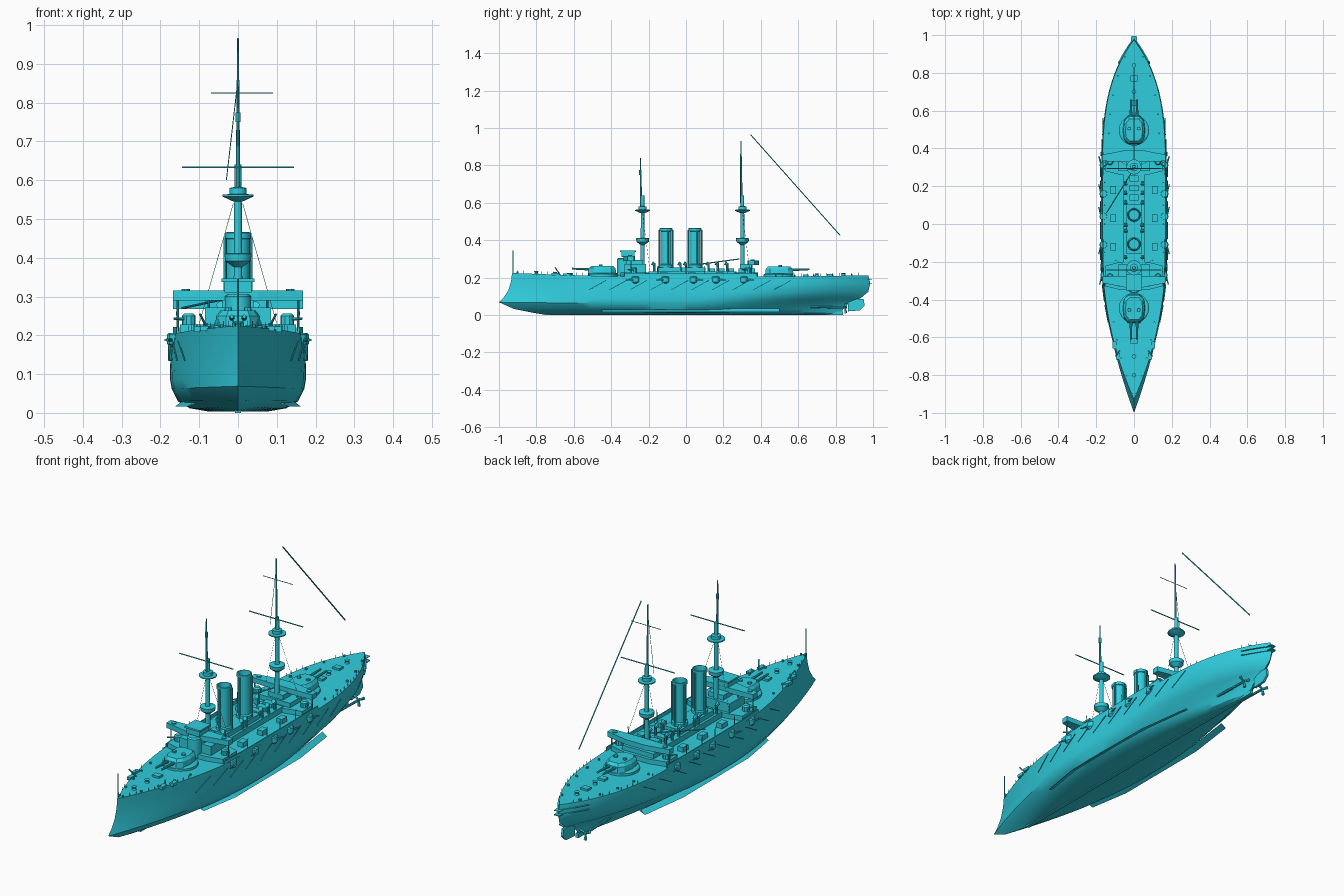
import bpy, bmesh, math
from mathutils import Vector

MAT = bpy.data.materials.new("ship_paint")
MAT.diffuse_color = (0.03, 0.62, 0.74, 1)


def finish(name, bm, smooth=True):
    bmesh.ops.remove_doubles(bm, verts=bm.verts, dist=1e-5)
    bmesh.ops.recalc_face_normals(bm, faces=bm.faces)
    me = bpy.data.meshes.new(name)
    bm.to_mesh(me)
    bm.free()
    ob = bpy.data.objects.new(name, me)
    bpy.context.collection.objects.link(ob)
    me.materials.append(MAT)
    if smooth:
        bpy.context.view_layer.objects.active = ob
        bpy.ops.object.select_all(action='DESELECT')
        ob.select_set(True)
        bpy.ops.object.shade_smooth_by_angle(angle=math.radians(32))
    return ob


def loft(name, rings, smooth=True):
    """Skin between closed rings of equal length and cap both ends."""
    bm = bmesh.new()
    vs = [[bm.verts.new(p) for p in r] for r in rings]
    n = len(rings[0])
    for a, b in zip(vs, vs[1:]):
        for i in range(n):
            bm.faces.new((a[i], a[(i + 1) % n], b[(i + 1) % n], b[i]))
    bm.faces.new(vs[0][::-1])
    bm.faces.new(vs[-1])
    return finish(name, bm, smooth)


def lathe(name, x, y, profile, n=16, sy=1.0):
    return loft(name, [[(x + r * math.cos(2 * math.pi * i / n), y + sy * r * math.sin(2 * math.pi * i / n), z)
                        for i in range(n)] for r, z in profile])


def rod(name, p, q, r0, r1=None, n=8):
    p, q = Vector(p), Vector(q)
    rot = (q - p).to_track_quat('Z', 'Y')
    r1 = r0 if r1 is None else r1
    return loft(name, [[c + rot @ Vector((r * math.cos(2 * math.pi * i / n), r * math.sin(2 * math.pi * i / n), 0))
                        for i in range(n)] for c, r in ((p, r0), (q, r1))])


def prism(name, pts, z0, z1):
    return loft(name, [[(x, y, z) for x, y in pts] for z in (z0, z1)], False)


def box(name, x0, x1, y0, y1, z0, z1):
    return prism(name, [(x0, y0), (x1, y0), (x1, y1), (x0, y1)], z0, z1)


# Hull waterlines: z, bow y, stern y, half beam, bow fullness, stern fullness
LEVELS = [(0.004, -0.77, 0.80, 0.080, 1.7, 1.7), (0.012, -0.82, 0.83, 0.125, 1.8, 1.7),
          (0.030, -0.92, 0.84, 0.155, 1.8, 1.7), (0.062, -1.00, 0.87, 0.171, 1.7, 1.9),
          (0.085, -0.975, 0.93, 0.175, 1.8, 2.4), (0.120, -0.950, 0.975, 0.175, 1.9, 3.0),
          (0.165, -0.935, 0.985, 0.173, 2.0, 3.6), (0.205, -0.930, 0.975, 0.168, 2.1, 3.8)]


def half(y, lev):
    z, y0, y1, hw, p, q = lev
    a = max(0, min(1, (y - y0) / 0.80))
    b = max(0, min(1, (y1 - y) / 0.85))
    return hw * (1 - (1 - a) ** p) * (1 - (1 - b) ** q)


def sheer(y, z):
    return z + (z / 0.205) * (0.020 * max(0, (-0.3 - y) / 0.63) ** 1.2 + 0.008 * max(0, (y - 0.5) / 0.5))


DECK = LEVELS[-1]


def deck_z(y):
    return sheer(y, 0.205)


N = 44
bm = bmesh.new()
grid = []
for lev in LEVELS:
    row = []
    for i in range(N + 1):
        s = 0.5 - 0.5 * math.cos(math.pi * i / N)
        y = lev[1] + (lev[2] - lev[1]) * s
        x = half(y, lev)
        row.append([bm.verts.new((sg * x, y, sheer(y, lev[0]))) for sg in (1, -1)])
    grid.append(row)
for i in range(N):
    for a, b in zip(grid, grid[1:]):
        for k in (0, 1):
            bm.faces.new((a[i][k], a[i + 1][k], b[i + 1][k], b[i][k]))
    for g in (grid[0], grid[-1]):
        bm.faces.new((g[i][0], g[i + 1][0], g[i + 1][1], g[i][1]))
bmesh.ops.dissolve_degenerate(bm, edges=bm.edges, dist=1e-6)
finish("hull", bm)

# Keel, rudder, propellers, bilge keels
box("keel", -0.008, 0.008, -0.76, 0.84, 0.0, 0.02)
loft("rudder", [[(x, y, z) for y, z in [(0.865, 0.02), (0.93, 0.025), (0.955, 0.05), (0.95, 0.085), (0.865, 0.085)]]
                for x in (-0.006, 0.006)], False)
for s in (1, -1):
    rod("propeller_shaft", (s * 0.055, 0.66, 0.045), (s * 0.055, 0.86, 0.04), 0.006)
    for k in range(3):
        a = k * math.tau / 3 + 0.5
        rod("propeller_blade", (s * 0.055, 0.85, 0.04),
            (s * 0.055 + 0.03 * math.cos(a), 0.855, 0.04 + 0.03 * math.sin(a)), 0.004, 0.008, 6)
    loft("bilge_keel", [[(s * x, y, z) for x, z in ((w - 0.03, 0.028), (w, 0.016), (w - 0.025, 0.034))]
                        for y, w in ((-0.45, 0.13), (-0.25, 0.163), (0.25, 0.163), (0.5, 0.13))], False)

# Stern gallery with its rail, jack staff
for z, t in ((0.165, 0.005), (0.187, 0.003)):
    pts = [(half(y, DECK) + 0.010, y) for y in (0.86, 0.89, 0.92, 0.945, 0.965)] + [(0.014, 0.995)]
    prism("stern_gallery", pts + [(-x, y) for x, y in pts[::-1]], z, z + t)
rod("jack_staff", (0, -0.925, 0.22), (0, -0.925, 0.345), 0.002, n=6)

# Gun turrets: forward faces -y, aft faces +y
for yc, f, tag in ((-0.445, -1, "fore"), (0.495, 1, "aft")):
    z = deck_z(yc)
    lathe(tag + "_barbette", 0, yc, [(0.080, z - 0.01), (0.080, z + 0.012), (0.072, z + 0.017)], 32)
    plan = [(0.030, 0.075), (0.050, 0.050), (0.056, 0.0), (0.050, -0.045), (0.028, -0.068)]
    plan = plan + [(-x, y) for x, y in plan[::-1]]
    loft(tag + "_turret", [[(x * k, yc + f * y * k, z + h) for x, y in plan]
                           for k, h in ((1.06, 0.015), (1.0, 0.042), (0.82, 0.055))], False)
    for s in (1, -1):
        rod(tag + "_gun", (s * 0.016, yc + f * 0.05, z + 0.036), (s * 0.016, yc + f * 0.165, z + 0.040), 0.008, 0.005, 10)
        lathe(tag + "_sight_hood", s * 0.025, yc + f * 0.01, [(0.01, z + 0.05), (0.009, z + 0.063)], 8)

# Amidships deckhouse and bulwarks
box("deckhouse", -0.055, 0.055, -0.20, 0.27, 0.20, 0.232)
box("funnel_casing", -0.043, 0.043, -0.155, 0.105, 0.23, 0.255)
for s in (1, -1):
    loft("bulwark", [[(s * (half(y, DECK) - dx), y, z) for dx, z in ((0.0, 0.2), (0.0, 0.222), (0.005, 0.222), (0.005, 0.2))]
                     for y in (-0.33, -0.2, -0.05, 0.1, 0.25, 0.38)], False)

# Fore and aft bridges: armoured base, house, swept wing, top house
for f, y0, y1, wy, zt, tag in ((1, -0.35, -0.20, -0.30, 0.29, "fore"), (-1, 0.26, 0.385, 0.355, 0.268, "aft")):
    ym = (y0 + y1) / 2
    prism(tag + "_bridge_base", [(-0.15, y0 + 0.02), (-0.07, y0), (0.07, y0), (0.15, y0 + 0.02),
                                 (0.15, y1 - 0.02), (0.07, y1), (-0.07, y1), (-0.15, y1 - 0.02)], 0.20, 0.228)
    box(tag + "_bridge_house", -0.085, 0.085, y0 + 0.02, y1 - 0.015, 0.225, 0.272 if f > 0 else 0.25)
    box(tag + "_bridge_tower", -0.04, 0.04, y0 + 0.03, y1 - 0.03, 0.25, zt + 0.005)
    wing = [(0.05, wy - f * 0.035), (0.167, wy - f * 0.012), (0.167, wy + f * 0.022), (0.05, wy + f * 0.026)]
    prism(tag + "_bridge_wing", wing + [(-x, y) for x, y in wing[::-1]], zt, zt + 0.025)
    for s in (1, -1):
        for x in (0.075, 0.155):
            rod("wing_post", (s * x, wy + f * 0.005, 0.21), (s * x, wy + f * 0.005, zt + 0.002), 0.003, n=6)
        lathe(tag + "_searchlight", s * 0.135, wy, [(0.005, zt), (0.005, zt + 0.008), (0.011, zt + 0.011), (0.011, zt + 0.03)], 10)
lathe("conning_tower", 0, -0.335, [(0.034, 0.21), (0.034, 0.30), (0.028, 0.305)], 16)
box("chart_house", -0.035, 0.035, -0.345, -0.275, 0.31, 0.338)
box("chart_house_roof", -0.042, 0.042, -0.352, -0.268, 0.338, 0.346)

# Funnels with rims and steam pipes
for yc in (-0.107, 0.048):
    lathe("funnel", 0, yc, [(0.037, 0.25), (0.037, 0.268), (0.030, 0.272), (0.030, 0.448), (0.034, 0.450),
                            (0.034, 0.464), (0.029, 0.466), (0.027, 0.44)], 24)
    for x, dy in ((0, -0.036), (0, 0.036), (0.034, 0.012), (-0.034, 0.012)):
        rod("steam_pipe", (x, yc + dy, 0.25), (x, yc + dy, 0.455), 0.004)

# Masts with fighting tops, topmasts and yards
for ym, top, lean, tag in ((-0.232, 0.84, -0.012, "fore"), (0.302, 0.93, -0.008, "main")):
    rod(tag + "_lower_mast", (0, ym, 0.20), (0, ym, 0.64), 0.012, 0.009, 14)
    lathe(tag + "_lower_top", 0, ym, [(0.012, 0.376), (0.033, 0.392), (0.035, 0.41), (0.031, 0.412)], 16)
    lathe(tag + "_upper_top", 0, ym, [(0.012, 0.545), (0.040, 0.558), (0.040, 0.563), (0.022, 0.564), (0.022, 0.580), (0.012, 0.582)], 16)
    rod(tag + "_topmast", (0, ym + lean * 0.6, 0.58), (0, ym + lean, top), 0.006, 0.0025)
    rod(tag + "_yard", (-0.145, ym + lean, 0.633), (0.145, ym + lean, 0.633), 0.0025, n=6)
    for s in (1, -1):
        rod("shroud", (s * 0.012, ym, 0.54), (s * 0.10, ym + 0.04, 0.23), 0.0007, n=4)
rod("signal_yard", (-0.07, 0.294, 0.825), (0.09, 0.294, 0.825), 0.0015, n=6)
rod("lookout", (0, -0.244, 0.75), (0, -0.244, 0.775), 0.007)
rod("aerial_spar", (0, 0.345, 0.965), (0, 0.825, 0.425), 0.003, n=6)
rod("boat_derrick", (-0.005, 0.285, 0.30), (-0.145, 0.06, 0.27), 0.003)
rod("halyard", (0, 0.29, 0.86), (-0.03, 0.29, 0.60), 0.0012, n=4)

# Side details on each beam: casemate guns, net booms, anchors
for s in (1, -1):
    for y in (-0.27, -0.11, 0.04, 0.16, 0.31):
        x = half(y, LEVELS[-2])
        lathe("casemate", s * (x - 0.012), y, [(0.008, 0.165), (0.022, 0.178), (0.022, 0.202), (0.018, 0.206)], 12)
        d = -0.05 if y < 0 else 0.05
        rod("casemate_gun", (s * x, y, 0.188), (s * (x + 0.014), y + d, 0.188), 0.005, 0.003)
    for k in range(10):
        y = -0.52 + k * 0.11
        rod("net_boom", (s * (half(y, LEVELS[5]) + 0.003), y, 0.135),
            (s * (half(y + 0.09, LEVELS[6]) + 0.005), y + 0.09, 0.185), 0.002, n=6)
    for y in (-0.28, 0.33):
        rod("upper_gun", (s * 0.13, y, 0.242), (s * 0.165, y - 0.03, 0.243), 0.005, 0.003)
        lathe("upper_gun_shield", s * 0.127, y, [(0.018, 0.225), (0.018, 0.25), (0.012, 0.256)], 10)
    for y in (-0.70, -0.64):
        x = half(y, DECK)
        box("anchor", s * x - 0.011, s * x + 0.009, y - 0.018, y + 0.018, deck_z(y) - 0.006, deck_z(y) + 0.008)
    rod("anchor_davit", (s * 0.075, -0.67, 0.21), (s * 0.098, -0.70, 0.255), 0.003)
    # Deck rail
    for y0, y1, n in ((-0.90, -0.52, 12), (0.48, 0.92, 13)):
        p = [(s * half(y, DECK) * 0.97, y, deck_z(y)) for y in [y0 + (y1 - y0) * i / n for i in range(n + 1)]]
        for i, (x, y, z) in enumerate(p):
            rod("stanchion", (x, y, z), (x, y, z + 0.015), 0.001, n=4)
            if i % 3 == 0:
                rod("bollard", (x * 0.85, y, z - 0.002), (x * 0.85, y, z + 0.008), 0.005)
    # Ventilators and lockers beside the funnels
    for y in (-0.17, -0.03, 0.0, 0.12, 0.17, 0.22):
        rod("ventilator", (s * 0.045, y, 0.22), (s * 0.045, y, 0.272), 0.006)
        rod("ventilator_cowl", (s * 0.045, y + 0.004, 0.270), (s * 0.045, y - 0.012, 0.278), 0.007, 0.011)
    for y in (-0.12, 0.03, 0.18):
        box("locker", s * 0.11 - 0.015, s * 0.11 + 0.015, y - 0.02, y + 0.02, 0.20, 0.228)
    for y in (-0.15, 0.0, 0.1, 0.22):
        rod("boat_davit", (s * 0.155, y, 0.20), (s * 0.158, y, 0.262), 0.002, n=6)

# Capstans, hatches and skylights on the centreline
for y in (-0.80, -0.70, 0.70, 0.84):
    lathe("capstan", 0, y, [(0.012, deck_z(y) - 0.004), (0.008, deck_z(y) + 0.008), (0.012, deck_z(y) + 0.015)], 12)
for y in (-0.62, 0.64, 0.77):
    box("hatch", -0.018, 0.018, y - 0.015, y + 0.015, deck_z(y) - 0.005, deck_z(y) + 0.01)
for y in (0.14, 0.19, 0.24):
    box("skylight", -0.025, 0.025, y - 0.016, y + 0.016, 0.23, 0.25)
